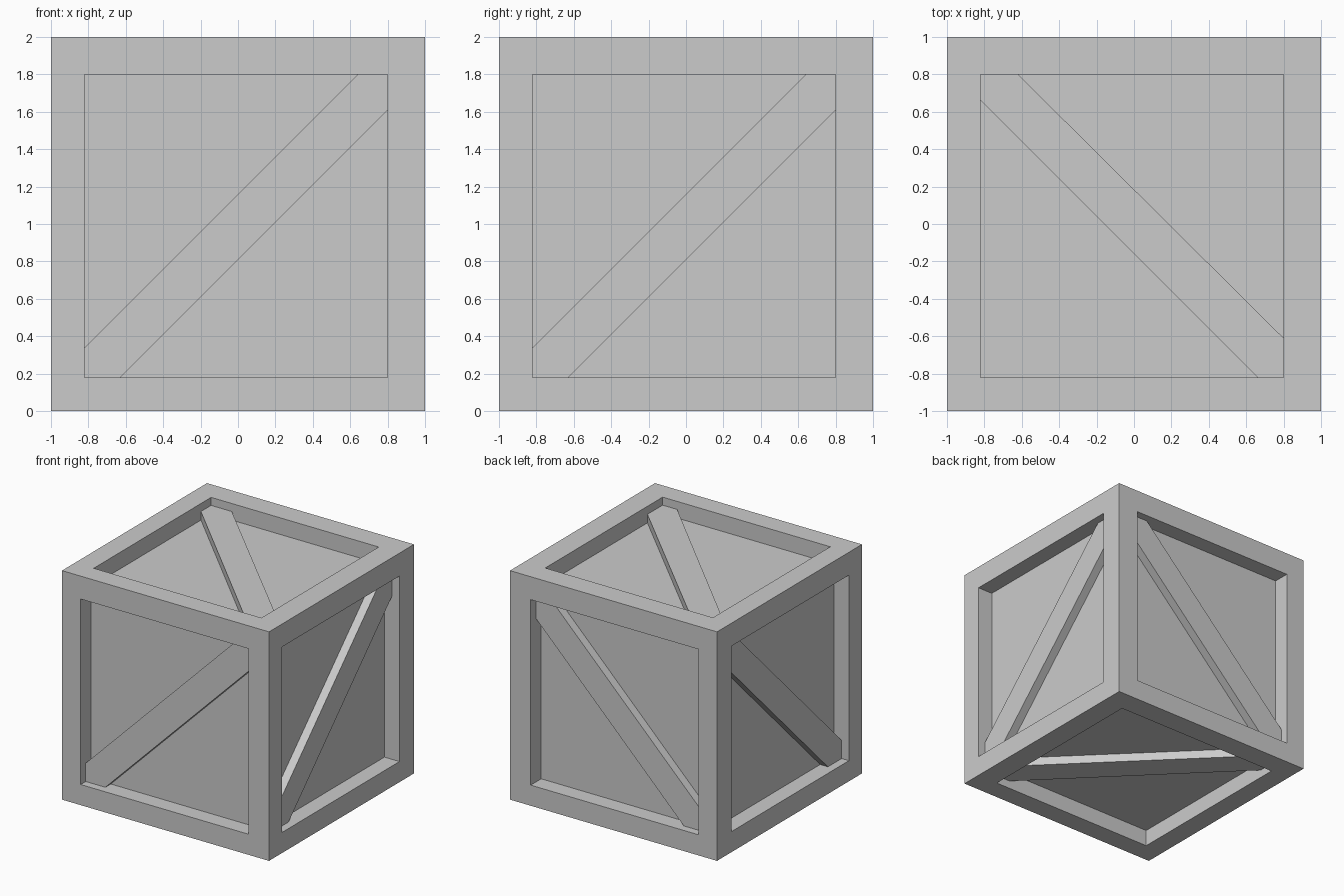
import bpy, bmesh
from mathutils import Vector

if "Cube" in bpy.data.objects:
    bpy.data.objects.remove(bpy.data.objects["Cube"])

LO, HI = -0.82, 0.80      # panel opening limits on every face
PANEL = 0.855             # distance of the recessed panels from the centre
BRACE = 0.93              # distance of the brace outer faces from the centre


def finish(bm, name):
    bmesh.ops.recalc_face_normals(bm, faces=bm.faces[:])
    mesh = bpy.data.meshes.new(name)
    bm.to_mesh(mesh)
    bm.free()
    obj = bpy.data.objects.new(name, mesh)
    obj.location.z = 1
    bpy.context.collection.objects.link(obj)
    return obj


# Crate body: a cube whose six faces are inset and pushed in
bm = bmesh.new()
bmesh.ops.create_cube(bm, size=2)
sides = bm.faces[:]
bmesh.ops.inset_individual(bm, faces=sides, thickness=0.19, use_even_offset=True)


def main_axis(face):
    c = face.calc_center_median()
    return max(range(3), key=lambda i: abs(c[i]))


for f in sides:
    axis = main_axis(f)
    for v in f.verts:
        for i in range(3):
            if i != axis:
                v.co[i] = HI if v.co[i] > 0 else LO
for f in bmesh.ops.extrude_discrete_faces(bm, faces=sides)["faces"]:
    axis = main_axis(f)
    for v in f.verts:
        v.co[axis] *= PANEL
finish(bm, "crate_body")

# Diagonal braces: outlines cut to the opening, on both faces of each axis
rising = [(LO, LO), (-0.63, LO), (HI, 0.61), (HI, HI), (0.64, HI), (LO, -0.66)]
falling = [(LO, HI), (LO, 0.66), (0.66, LO), (HI, LO), (HI, -0.61), (-0.62, HI)]


def brace(name, axis, sign, outline):
    bm = bmesh.new()

    def ring(d):
        verts = []
        for u, v in outline:
            p = [u, v]
            p.insert(axis, sign * d)
            verts.append(bm.verts.new(p))
        return verts

    base, top = ring(PANEL), ring(BRACE)
    bm.faces.new(base)
    bm.faces.new(top)
    for i in range(len(base)):
        bm.faces.new((base[i - 1], base[i], top[i], top[i - 1]))
    finish(bm, name)


for axis, (low, high) in enumerate([("left", "right"), ("front", "back"), ("bottom", "top")]):
    outline = falling if axis == 2 else rising
    brace(low + "_brace", axis, -1, outline)
    brace(high + "_brace", axis, 1, outline)
